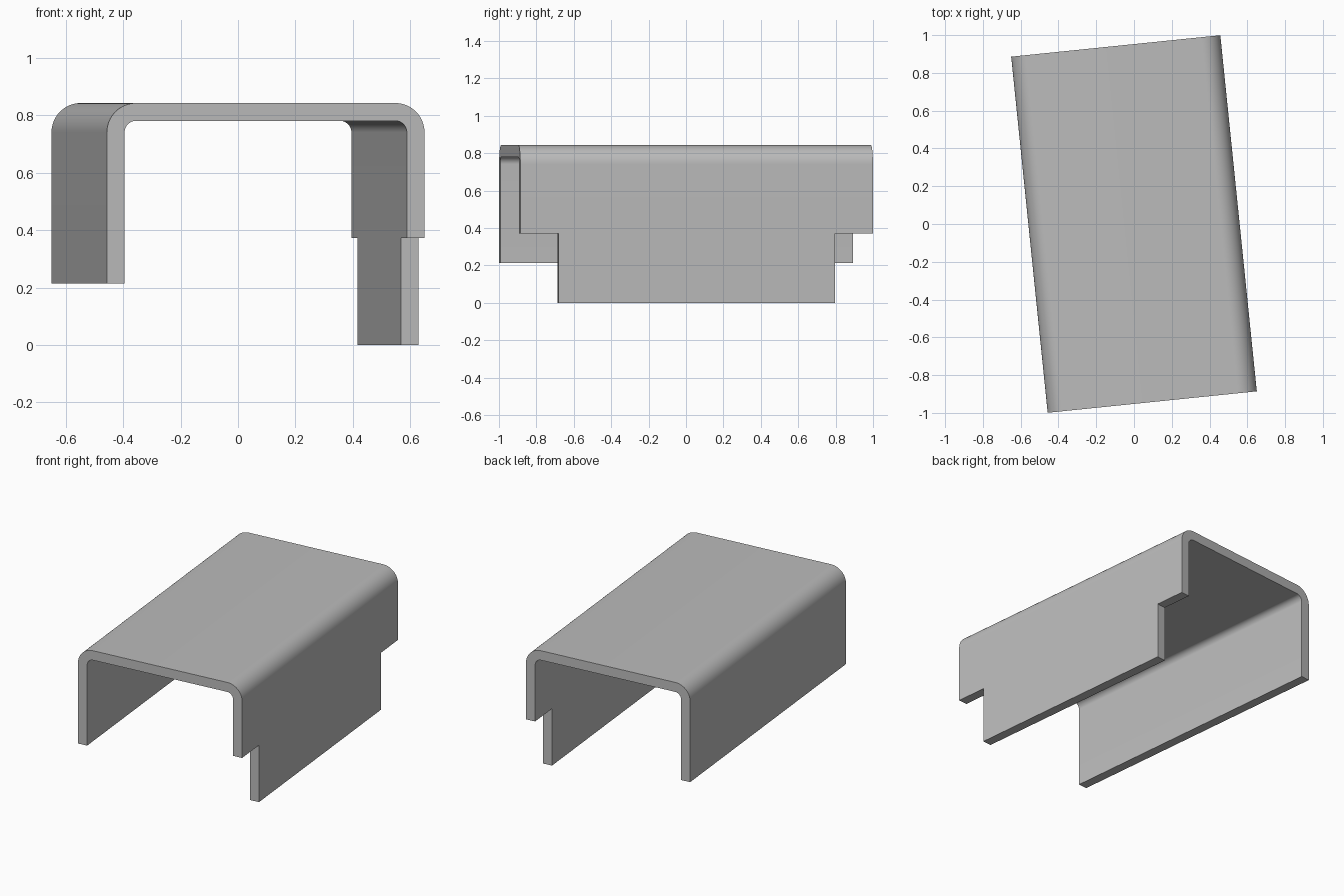
import bpy, bmesh, math
from mathutils import Vector, Matrix

cube = bpy.data.objects.get("Cube")
if cube:
    bpy.data.objects.remove(cube, do_unlink=True)

LENGTH, WIDTH, TOP = 1.895, 1.113, 0.843
WALL, OUTER_R, INNER_R = 0.062, 0.102, 0.04
LEFT_BOTTOM, SHOULDER = 0.372, 0.214   # +x wall shoulder, -x wall bottom
NOTCH, SEGMENTS = 0.205, 16
TURN = math.radians(5.85)


def arch(half, top, radius, right_z, left_z):
    """Rounded arch outline from the -x foot over to the +x foot."""
    pts = [(-half, right_z)]
    for side, start in ((-1, math.pi), (1, math.pi / 2)):
        for i in range(SEGMENTS + 1):
            a = start - i / SEGMENTS * math.pi / 2
            pts.append((side * (half - radius) + radius * math.cos(a),
                        top - radius + radius * math.sin(a)))
    return pts + [(half, left_z)]


# Channel section, extruded along its length
half = WIDTH / 2
outline = arch(half, TOP, OUTER_R, SHOULDER, LEFT_BOTTOM)
outline += reversed(arch(half - WALL, TOP - WALL, INNER_R, SHOULDER, LEFT_BOTTOM))
bm = bmesh.new()
section = bm.faces.new([bm.verts.new((x, -LENGTH / 2, z)) for x, z in outline])
ext = bmesh.ops.extrude_face_region(bm, geom=[section])
bmesh.ops.translate(bm, vec=(0, LENGTH, 0),
                    verts=[g for g in ext["geom"] if isinstance(g, bmesh.types.BMVert)])
bmesh.ops.recalc_face_normals(bm, faces=bm.faces)

# Lower tab on the +x wall, set in from both ends
for side in (-1, 1):
    bmesh.ops.bisect_plane(bm, geom=bm.verts[:] + bm.edges[:] + bm.faces[:],
                           plane_co=(0, side * (LENGTH / 2 - NOTCH), 0),
                           plane_no=(0, 1, 0))
bm.normal_update()
foot = [f for f in bm.faces if f.normal.z < -0.99
        and f.calc_center_median().x > half - WALL
        and abs(f.calc_center_median().y) < 0.1]
ext = bmesh.ops.extrude_face_region(bm, geom=foot)
bmesh.ops.translate(bm, vec=(0, 0, -LEFT_BOTTOM),
                    verts=[g for g in ext["geom"] if isinstance(g, bmesh.types.BMVert)])
bmesh.ops.delete(bm, geom=[f for f in foot if f.is_valid], context="FACES_ONLY")

# Tidy flat regions and turn the channel on the ground
bmesh.ops.dissolve_limit(bm, angle_limit=math.radians(1), verts=bm.verts, edges=bm.edges)
bmesh.ops.recalc_face_normals(bm, faces=bm.faces)
bmesh.ops.rotate(bm, cent=Vector(), matrix=Matrix.Rotation(TURN, 3, "Z"), verts=bm.verts)

mesh = bpy.data.meshes.new("channel_cover")
bm.to_mesh(mesh)
bm.free()
cover = bpy.data.objects.new("channel_cover", mesh)
bpy.context.collection.objects.link(cover)

# Plain grey material
grey = bpy.data.materials.new("plain_grey")
grey.use_nodes = True
colour = (0.5, 0.5, 0.5, 1)
grey.diffuse_color = colour
for node in grey.node_tree.nodes:
    if node.type == "BSDF_PRINCIPLED":
        node.inputs["Base Color"].default_value = colour
mesh.materials.append(grey)

# Smooth bends, sharp edges
bpy.ops.object.select_all(action="DESELECT")
cover.select_set(True)
bpy.context.view_layer.objects.active = cover
bpy.ops.object.shade_smooth_by_angle(angle=math.radians(30))
